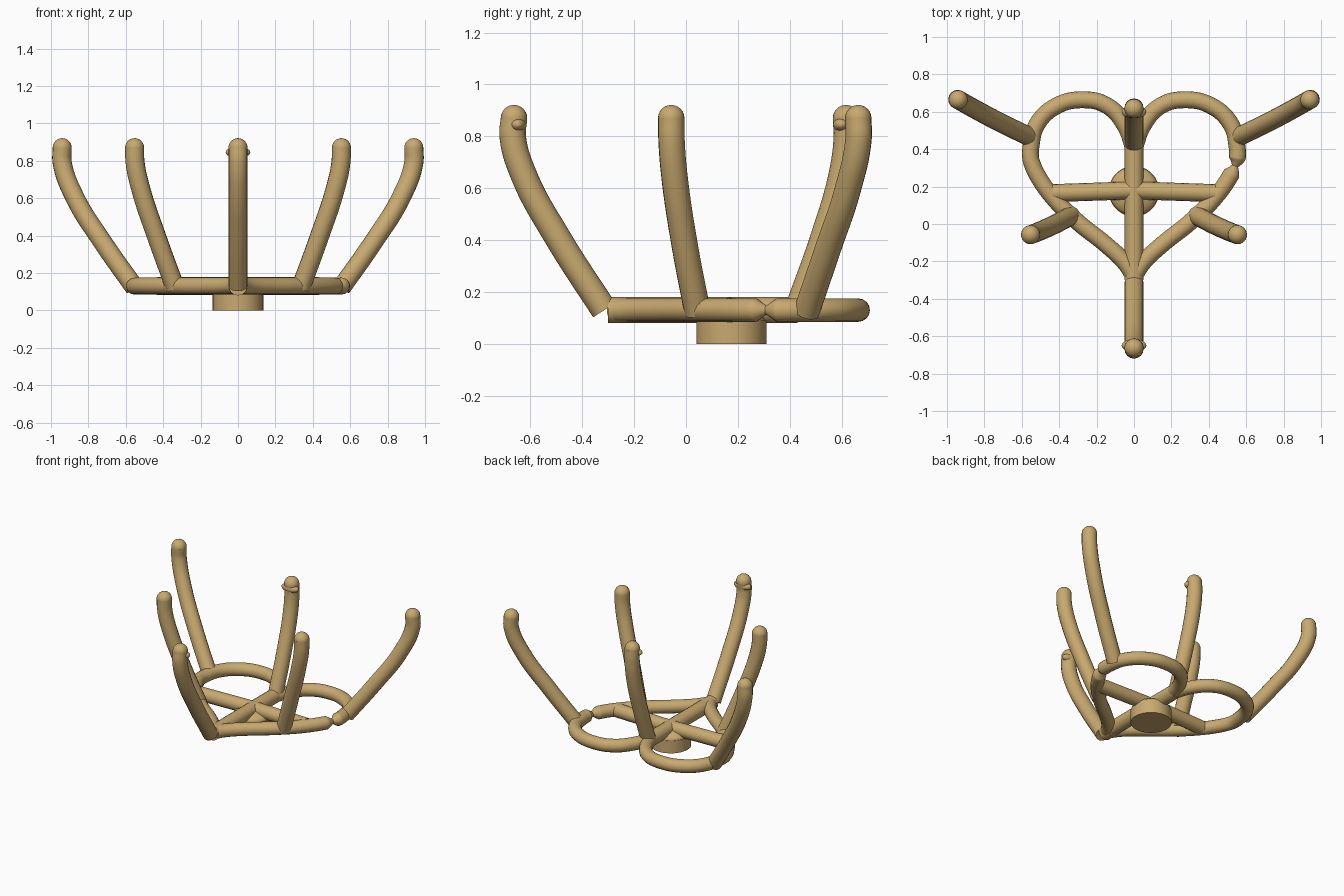
import bpy
from math import radians
from mathutils import Vector

if "Cube" in bpy.data.objects:
    bpy.data.objects.remove(bpy.data.objects["Cube"])

mat = bpy.data.materials.new("gold")
mat.diffuse_color = (0.58, 0.40, 0.16, 1)
mat.use_nodes = True
mat.node_tree.nodes["Principled BSDF"].inputs["Base Color"].default_value = mat.diffuse_color


def finish(ob, name):
    ob.name = name
    ob.data.materials.clear()
    ob.data.materials.append(mat)
    bpy.ops.object.select_all(action='DESELECT')
    ob.select_set(True)
    bpy.context.view_layer.objects.active = ob
    bpy.ops.object.shade_smooth_by_angle(angle=radians(40))
    return ob


def tube(name, pts, r, radii=None):
    """Round tube swept along smooth points, turned into a mesh."""
    cu = bpy.data.curves.new(name, 'CURVE')
    cu.dimensions = '3D'
    cu.bevel_depth = r
    cu.bevel_resolution = 6
    cu.resolution_u = 10
    cu.use_fill_caps = True
    sp = cu.splines.new('BEZIER')
    sp.bezier_points.add(len(pts) - 1)
    for i, (bp, p) in enumerate(zip(sp.bezier_points, pts)):
        bp.co = p
        bp.handle_left_type = bp.handle_right_type = 'AUTO'
        bp.radius = (radii or {}).get(i, 1.0)
    ob = bpy.data.objects.new(name, cu)
    bpy.context.collection.objects.link(ob)
    bpy.ops.object.select_all(action='DESELECT')
    ob.select_set(True)
    bpy.context.view_layer.objects.active = ob
    bpy.ops.object.convert(target='MESH')
    return finish(bpy.context.object, name)


def ball(name, loc, scale):
    bpy.ops.mesh.primitive_uv_sphere_add(segments=24, ring_count=12, radius=1, location=loc)
    ob = bpy.context.object
    ob.scale = scale
    return finish(ob, name)


Z = 0.13
# heart-shaped ring: two mirrored halves, the right one pinched at its seam
heart = [(0, 0.40), (0.05, 0.53), (0.14, 0.63), (0.27, 0.664), (0.42, 0.628),
         (0.52, 0.53), (0.55, 0.42), (0.552, 0.35), (0.54, 0.31), (0.522, 0.27),
         (0.44, 0.15), (0.3, 0.01), (0.15, -0.11), (0.05, -0.205), (0, -0.28)]
for side, s in (("right", 1), ("left", -1)):
    tube("heart_rim_" + side, [(s * x, y, Z) for x, y in heart], 0.045,
         {8: 0.4} if s > 0 else None)

# crossbars under the stone
tube("long_crossbar", [(0, -0.30, Z), (0, 0.43, Z)], 0.05)
for side, s in (("right", 1), ("left", -1)):
    tube("short_crossbar_" + side, [(0, 0.18, Z), (s * 0.435, 0.165, Z)], 0.048)

# base peg with a low domed top
bpy.ops.mesh.primitive_cylinder_add(vertices=48, radius=0.135, depth=0.09,
                                    location=(0, 0.175, 0.045))
finish(bpy.context.object, "base_peg")
ball("base_dome", (0, 0.175, 0.09), (0.133, 0.133, 0.055))


def prong(name, pts, knob=None):
    tube(name, pts, 0.051)
    ball(name + "_tip", pts[-1], (0.051,) * 3)
    if knob:
        ball(name + "_knob", knob, (0.066, 0.034, 0.03))


# prongs on the centre line
prong("front_prong", [(0, -0.315, 0.13), (0, -0.495, 0.41), (0, -0.625, 0.65),
                      (0, -0.668, 0.80), (0, -0.663, 0.87)], (0, -0.65, 0.845))
prong("back_prong", [(0, 0.43, 0.13), (0, 0.53, 0.41), (0, 0.60, 0.65),
                     (0, 0.62, 0.80), (0, 0.617, 0.87)], (0, 0.60, 0.845))

# paired side prongs
waist = [(0.335, 0.045, 0.12), (0.43, -0.005, 0.38), (0.52, -0.045, 0.65),
         (0.55, -0.056, 0.79), (0.553, -0.057, 0.87)]
shoulder = [(0.555, 0.465, 0.125), (0.72, 0.545, 0.36), (0.87, 0.625, 0.60),
            (0.94, 0.665, 0.79), (0.94, 0.664, 0.87)]
for side, s in (("right", 1), ("left", -1)):
    for nm, pts in (("waist_prong_", waist), ("shoulder_prong_", shoulder)):
        prong(nm + side, [(s * x, y, z) for x, y, z in pts])
